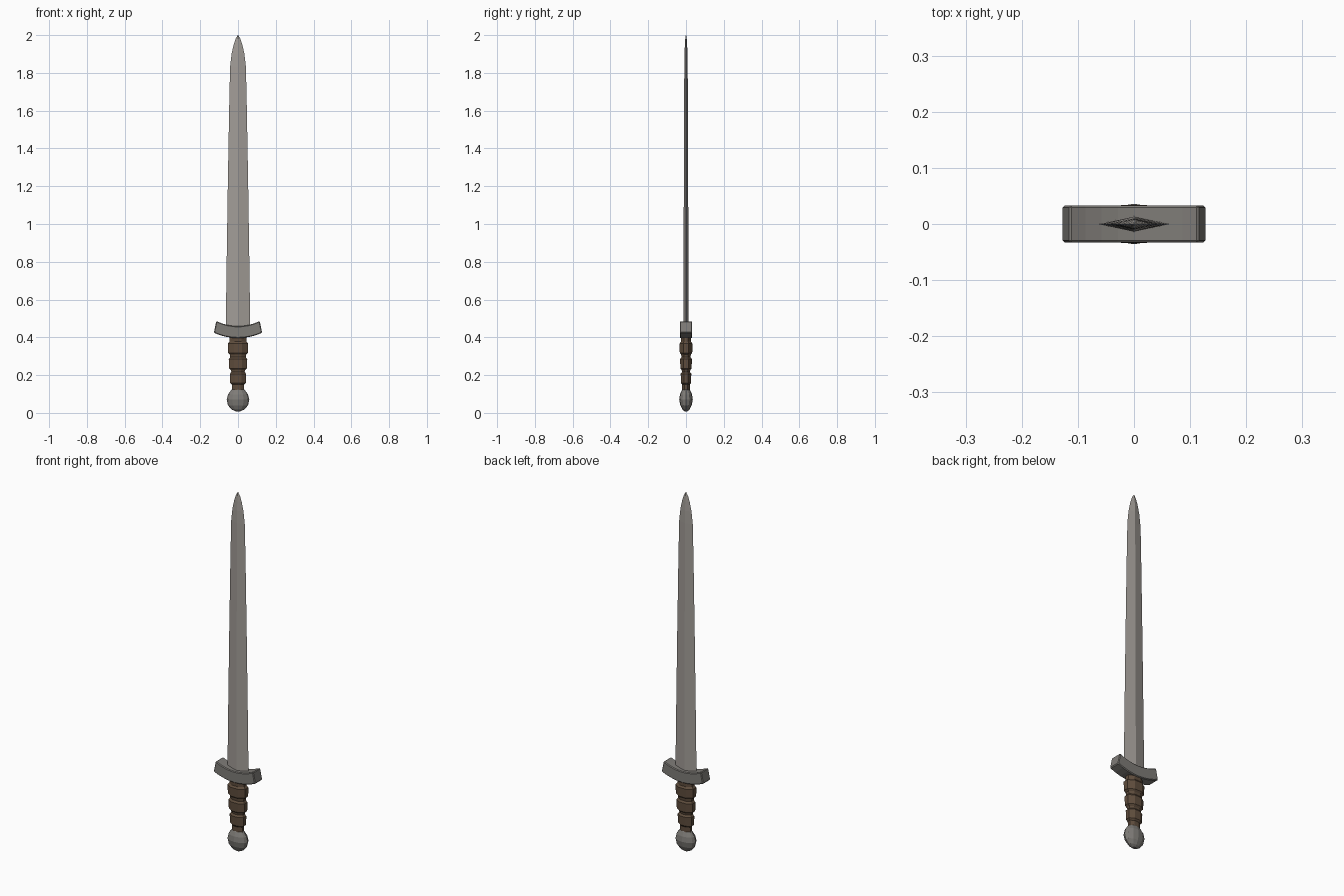
import bpy, bmesh, math

if "Cube" in bpy.data.objects:
    bpy.data.objects.remove(bpy.data.objects["Cube"])


def material(name, rgb):
    m = bpy.data.materials.new(name)
    m.diffuse_color = (*rgb, 1)
    m.use_nodes = True
    m.node_tree.nodes["Principled BSDF"].inputs["Base Color"].default_value = m.diffuse_color
    return m


steel = material("bright steel", (0.36, 0.335, 0.31))
iron = material("dark iron", (0.21, 0.20, 0.185))
leather = material("brown leather", (0.115, 0.075, 0.047))


def finish(name, bm, mat):
    bmesh.ops.recalc_face_normals(bm, faces=bm.faces)
    me = bpy.data.meshes.new(name)
    bm.to_mesh(me)
    bm.free()
    me.materials.append(mat)
    ob = bpy.data.objects.new(name, me)
    bpy.context.collection.objects.link(ob)
    return ob


def loft(name, rings, sides, mat, flat=False):
    """Stack of (z, half width, half depth) rings; flat turns sides to the axes."""
    bm = bmesh.new()
    off = math.pi / sides if flat else 0
    k = 1 / math.cos(off)
    loops = []
    for z, rx, ry in rings:
        loops.append([bm.verts.new((k * rx * math.cos(off + 2 * math.pi * i / sides),
                                    k * ry * math.sin(off + 2 * math.pi * i / sides), z))
                      for i in range(sides)])
    for a, b in zip(loops, loops[1:]):
        for i in range(sides):
            j = (i + 1) % sides
            bm.faces.new((a[i], a[j], b[j], b[i]))
    bm.faces.new(loops[0])
    bm.faces.new(loops[-1])
    return finish(name, bm, mat)


# Blade: diamond section tapering to a rounded point
loft("blade", [(0.43, 0.065, 0.014), (0.8, 0.060, 0.013), (1.2, 0.054, 0.0115),
               (1.6, 0.047, 0.010), (1.83, 0.042, 0.009), (1.90, 0.034, 0.008),
               (1.95, 0.023, 0.006), (1.98, 0.013, 0.004), (2.0, 0.001, 0.001)], 4, steel)

# Guard: bar curving up at the ends
bm = bmesh.new()
N = 8
R, half, a_max = 0.30, 0.033, 0.41
profile = []
for i in range(N + 1):
    t = 2 * i / N - 1
    profile.append((0.128 * t, 0.396 + 0.028 * t * t))
for i in range(N, -1, -1):
    t = 2 * i / N - 1
    profile.append((0.115 * t, 0.459 + 0.027 * t * t))
front = bm.faces.new([bm.verts.new((x, -half, z)) for x, z in profile])
ext = bmesh.ops.extrude_face_region(bm, geom=[front], use_keep_orig=True)
for v in ext["geom"]:
    if isinstance(v, bmesh.types.BMVert):
        v.co.y = half
guard = finish("guard", bm, iron)
bev = guard.modifiers.new("edge", "BEVEL")
bev.width = 0.004
bev.segments = 1
bev.limit_method = "ANGLE"
bev.angle_limit = math.radians(40)

# Grip: three wrapped swellings between narrower necks
rings = [(0.11, 0.032, 0.020)]
for z, w, d in ((0.185, 0.042, 0.027), (0.263, 0.048, 0.030), (0.345, 0.053, 0.033)):
    rings += [(z - 0.036, w - 0.010, d - 0.007), (z - 0.027, w, d),
              (z + 0.022, w + 0.001, d + 0.001), (z + 0.032, w - 0.007, d - 0.006)]
rings += [(0.415, 0.042, 0.028)]
loft("grip", rings, 8, leather, flat=True)

# Pommel: flattened faceted knob
loft("pommel", [(0.008, 0.012, 0.008), (0.018, 0.034, 0.019), (0.040, 0.053, 0.030),
                (0.070, 0.060, 0.036), (0.098, 0.053, 0.032), (0.120, 0.037, 0.022),
                (0.126, 0.030, 0.018)], 12, iron)
